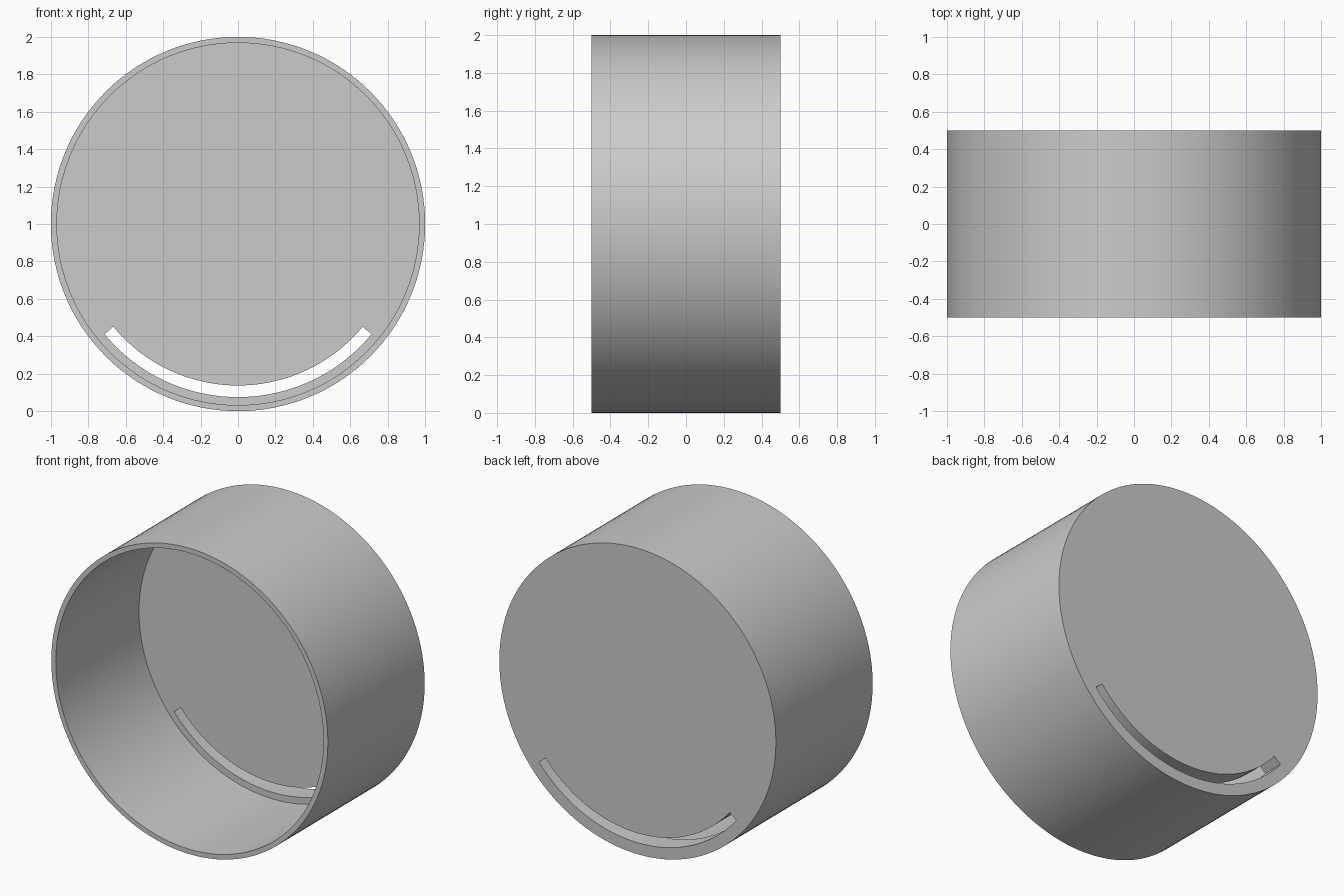
import bpy
import bmesh
from math import cos, sin, radians, pi

if "Cube" in bpy.data.objects:
    bpy.data.objects.remove(bpy.data.objects["Cube"], do_unlink=True)

R_OUT, R_IN = 1.0, 0.968            # drum wall radii
Y_FRONT, Y_BACK = -0.5, 0.5         # open rim and closed back
PLATE = 0.14                        # thickness of the back plate
SLOT_OUT, SLOT_IN = 0.925, 0.863    # curved slot radii
SLOT_HALF = radians(50.5)           # slot reach either side of the bottom
SEGMENTS = 128

grey = bpy.data.materials.new("light grey")
grey.use_nodes = True
colour = (0.6, 0.6, 0.6, 1.0)
grey.diffuse_color = colour
grey.node_tree.nodes["Principled BSDF"].inputs["Base Color"].default_value = colour


def arc(radius, start, end, steps):
    """Points in the x-z plane about the drum axis, angle measured from straight down."""
    angles = [start + (end - start) * i / steps for i in range(steps + 1)]
    return [(radius * sin(a), 1.0 - radius * cos(a)) for a in angles]


def prism(name, outline, y0, y1):
    """Solid made by extruding an x-z outline along y."""
    bm = bmesh.new()
    face = bm.faces.new([bm.verts.new((x, y0, z)) for x, z in outline])
    moved = bmesh.ops.extrude_face_region(bm, geom=[face])["geom"]
    verts = [v for v in moved if isinstance(v, bmesh.types.BMVert)]
    bmesh.ops.translate(bm, verts=verts, vec=(0, y1 - y0, 0))
    bmesh.ops.recalc_face_normals(bm, faces=bm.faces)
    mesh = bpy.data.meshes.new(name)
    bm.to_mesh(mesh)
    bm.free()
    mesh.materials.append(grey)
    obj = bpy.data.objects.new(name, mesh)
    bpy.context.collection.objects.link(obj)
    return obj


def circle(radius):
    return arc(radius, 0, 2 * pi, SEGMENTS)[:-1]


# Solid drum, then the hollow and the curved slot taken out of it
drum = prism("drum_housing", circle(R_OUT), Y_FRONT, Y_BACK)
hollow = prism("hollow_cutter", circle(R_IN), Y_FRONT - 0.2, Y_BACK - PLATE)
slot_outline = (arc(SLOT_OUT, -SLOT_HALF, SLOT_HALF, 40)
                + arc(SLOT_IN, SLOT_HALF, -SLOT_HALF, 40))
slot = prism("slot_cutter", slot_outline, Y_BACK - PLATE - 0.1, Y_BACK + 0.1)

bpy.ops.object.select_all(action="DESELECT")
bpy.context.view_layer.objects.active = drum
drum.select_set(True)
for cutter in (hollow, slot):
    cutter.hide_render = True
    cut = drum.modifiers.new(cutter.name, "BOOLEAN")
    cut.operation = "DIFFERENCE"
    cut.solver = "EXACT"
    cut.object = cutter
    bpy.ops.object.modifier_apply(modifier=cut.name)
    bpy.data.objects.remove(cutter, do_unlink=True)

# Smooth walls with crisp rims
bpy.ops.object.shade_smooth_by_angle(angle=radians(30))
